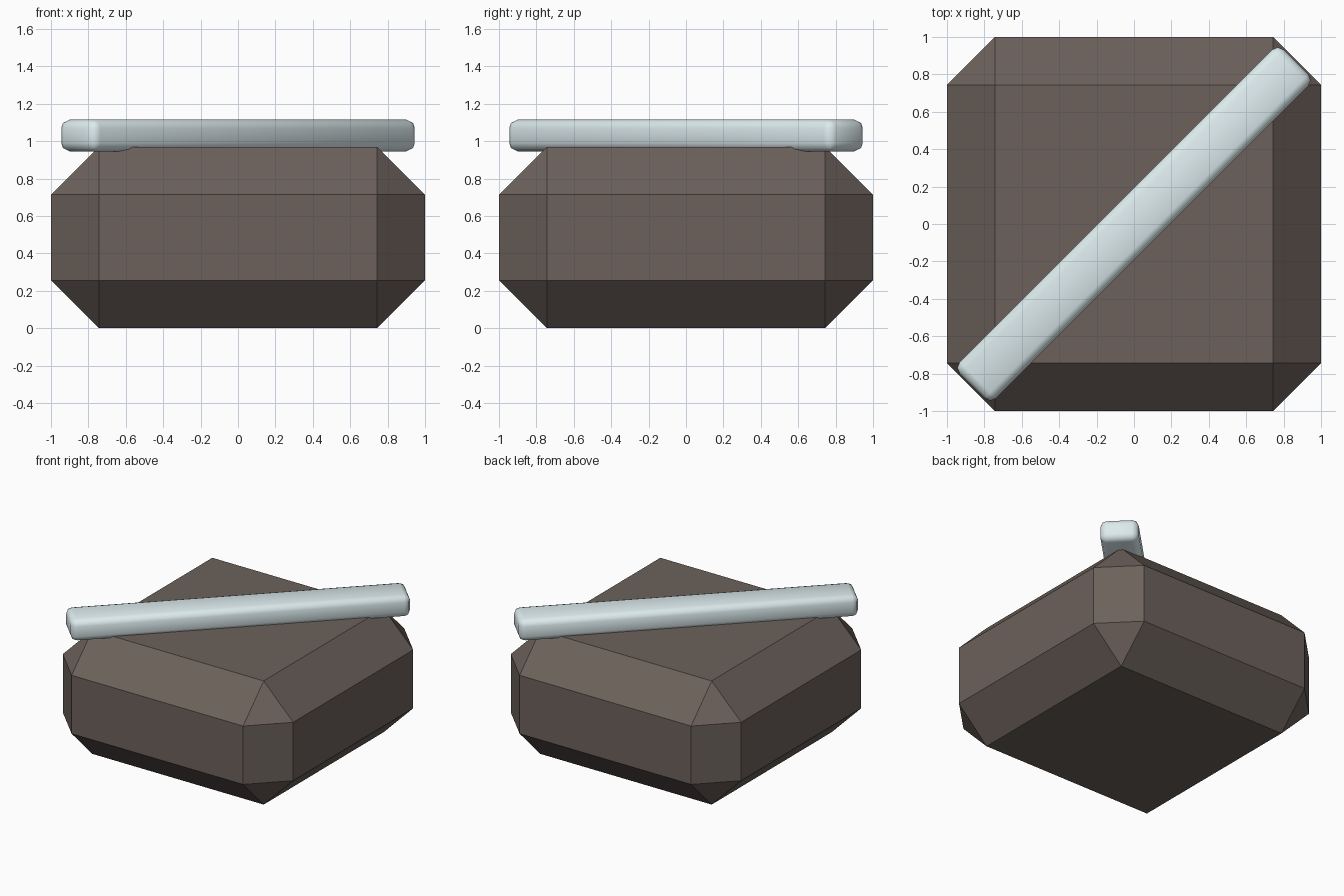
import bpy
from math import radians

if "Cube" in bpy.data.objects:
    bpy.data.objects.remove(bpy.data.objects["Cube"])


def material(name, color):
    mat = bpy.data.materials.new(name)
    mat.diffuse_color = color
    mat.use_nodes = True
    mat.node_tree.nodes["Principled BSDF"].inputs["Base Color"].default_value = mat.diffuse_color
    return mat


def bevelled_box(name, size, center, bevel, segments, mat, turn=0, smooth=False):
    bpy.ops.mesh.primitive_cube_add(size=1, location=center)
    obj = bpy.context.object
    obj.name = name
    obj.scale = size
    bpy.ops.object.transform_apply(location=False, rotation=False, scale=True)
    obj.rotation_euler.z = radians(turn)
    mod = obj.modifiers.new("Bevel", 'BEVEL')
    mod.width = bevel
    mod.segments = segments
    obj.data.materials.append(mat)
    if smooth:
        bpy.ops.object.shade_smooth()
    return obj


# Faceted stone block
bevelled_box("stone", (2, 2, 0.97), (0, 0, 0.485), 0.256, 1,
             material("brown_stone", (0.15, 0.12, 0.105, 1)))

# Rounded bar lying diagonally across the top
bevelled_box("diagonal_bar", (2.45, 0.275, 0.17), (0, 0, 1.03), 0.045, 2,
             material("pale_metal", (0.72, 0.83, 0.85, 1)), turn=45, smooth=True)
